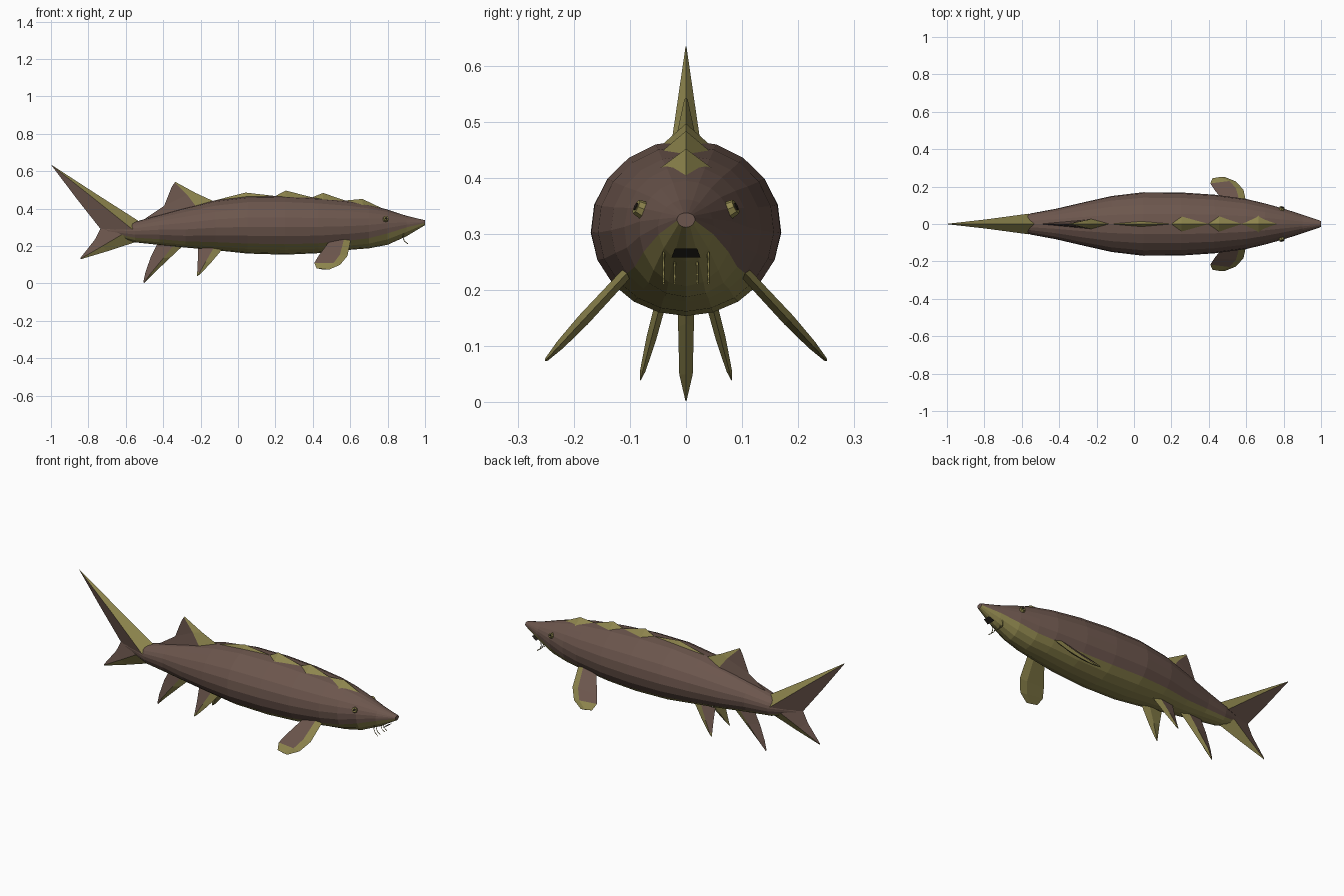
import bpy, bmesh, math
from mathutils import Vector

if "Cube" in bpy.data.objects:
    bpy.data.objects.remove(bpy.data.objects["Cube"])


def material(name, rgb):
    m = bpy.data.materials.new(name)
    m.diffuse_color = (*rgb, 1)
    m.use_nodes = True
    m.node_tree.nodes["Principled BSDF"].inputs["Base Color"].default_value = m.diffuse_color
    return m


BROWN = material("brown skin", (0.150, 0.093, 0.074))
OLIVE = material("olive", (0.270, 0.235, 0.075))
DARK = material("dark", (0.02, 0.016, 0.012))


def build(name, verts, faces, mats=(BROWN, OLIVE, DARK)):
    """faces: list of (indices, material slot)"""
    me = bpy.data.meshes.new(name)
    me.from_pydata(verts, [], [f for f, _ in faces])
    for m in mats:
        me.materials.append(m)
    for p, (_, slot) in zip(me.polygons, faces):
        p.material_index = slot
    bm = bmesh.new()
    bm.from_mesh(me)
    bmesh.ops.recalc_face_normals(bm, faces=bm.faces)
    bm.to_mesh(me)
    bm.free()
    ob = bpy.data.objects.new(name, me)
    bpy.context.collection.objects.link(ob)
    return ob


# Body stations: x, top z, widest z, bottom z, half width, angle of the belly line
STATIONS = [
    (1.00, .338, .326, .312, .016, -8),
    (0.90, .362, .312, .252, .050, -12),
    (0.80, .395, .310, .207, .083, -24),
    (0.70, .422, .310, .188, .110, -34),
    (0.60, .440, .310, .180, .134, -38),
    (0.43, .458, .310, .162, .157, -40),
    (0.25, .468, .310, .154, .169, -40),
    (0.05, .466, .310, .160, .170, -40),
    (-0.12, .445, .308, .178, .150, -42),
    (-0.28, .406, .300, .192, .114, -44),
    (-0.42, .366, .292, .206, .081, -40),
    (-0.55, .330, .280, .220, .057, -36),
    (-0.70, .305, .285, .265, .012, -36),
]
LOW, HIGH = 3, 7            # facets per side below and above the belly line
N = 2 * (LOW + HIGH)


def make_body():
    verts, faces = [], []
    for x, top, mid, bot, w, b in STATIONS:
        half = [-90 + (b + 90) * i / LOW for i in range(LOW)]
        half += [b + (90 - b) * i / HIGH for i in range(HIGH + 1)]
        ring = half + [180 - a for a in half[-2:0:-1]]
        for a in ring:
            s, c = math.sin(math.radians(a)), math.cos(math.radians(a))
            verts.append((x, w * c, mid + s * (top - mid if s > 0 else mid - bot)))
    for r in range(len(STATIONS) - 1):
        for i in range(N):
            j = (i + 1) % N
            belly = i < LOW or i >= N - LOW
            faces.append(((r * N + i, r * N + j, (r + 1) * N + j, (r + 1) * N + i), int(belly)))
    faces.append((tuple(range(N)), 0))
    faces.append((tuple(range((len(STATIONS) - 1) * N, len(STATIONS) * N)), 0))
    build("body", verts, faces)


make_body()


def fin(name, rows, place, normal, under=False):
    """Diamond-section fin. rows: (front, shoulder, back, half thickness), points in 2D."""
    normal = Vector(normal)
    verts, faces = [], []
    for front, side, back, t in rows:
        s = Vector(place(*side))
        verts += [place(*front), s + normal * t, place(*back), s - normal * t]
    for r in range(len(rows) - 1):
        tip = under and r == len(rows) - 2
        for i in range(4):
            j = (i + 1) % 4
            olive = i in (0, 3) or tip or (under and i == 2)
            faces.append(((4 * r + i, 4 * r + j, 4 * r + 4 + j, 4 * r + 4 + i), int(olive)))
    faces.append(((0, 1, 2, 3), 0))
    k = 4 * (len(rows) - 1)
    faces.append(((k, k + 1, k + 2, k + 3), 1))
    build(name, verts, faces)


# Fins on the centre line
def upright(x, z):
    return (x, 0, z)


fin("dorsal_fin", [
    ((-.12, .435), (-.22, .405), (-.50, .345), .028),
    ((-.225, .483), (-.272, .475), (-.395, .415), .017),
    ((-.335, .543), (-.338, .540), (-.355, .515), .003)], upright, (0, 1, 0))
fin("upper_tail_lobe", [
    ((-.525, .330), (-.565, .290), (-.73, .285), .055),
    ((-.76, .480), (-.78, .462), (-.86, .450), .026),
    ((-.997, .634), (-.998, .633), (-1.0, .635), .001)], upright, (0, 1, 0))
fin("lower_tail_lobe", [
    ((-.54, .224), (-.62, .262), (-.73, .305), .035),
    ((-.70, .172), (-.725, .20), (-.765, .235), .017),
    ((-.84, .130), (-.842, .132), (-.843, .136), .001)], upright, (0, 1, 0))
fin("anal_fin", [
    ((-.28, .215), (-.34, .21), (-.43, .215), .014),
    ((-.36, .140), (-.40, .135), (-.465, .145), .014),
    ((-.455, .05), (-.47, .05), (-.495, .06), .012),
    ((-.502, .002), (-.503, .003), (-.506, .01), .001)], upright, (0, 1, 0))

# Paired fins: points are (x, distance along the slanted fin)
PECTORAL = [
    ((.605, -.03), (.57, -.03), (.50, -.03), .010),
    ((.585, .10), (.545, .10), (.43, .10), .011),
    ((.545, .165), (.51, .16), (.408, .15), .008),
    ((.485, .200), (.46, .197), (.42, .190), .003)]
PELVIC = [
    ((-.08, -.01), (-.13, -.01), (-.215, -.01), .010),
    ((-.145, .07), (-.172, .065), (-.215, .055), .009),
    ((-.195, .125), (-.205, .125), (-.218, .12), .005),
    ((-.215, .143), (-.217, .143), (-.220, .14), .001)]
for side, s in (("left", 1), ("right", -1)):
    for name, rows, (y0, z0), (y1, z1) in (
            ("pectoral_fin", PECTORAL, (.115, .22), (.25, .075)),
            ("pelvic_fin", PELVIC, (.045, .178), (.08, .045))):
        d = Vector((0, s * (y1 - y0), z1 - z0)).normalized()
        root = Vector((0, s * y0, z0))

        def slanted(x, k, d=d, root=root):
            p = root + d * k
            return (x, p.y, p.z)

        # normal points up and outward, so the second side is the underside
        fin(f"{side}_{name}", rows, slanted, (0, -d.z * s, d.y * s), under=True)


# Back plates: raised four-sided ridges
def top_z(x):
    for a, b in zip(STATIONS, STATIONS[1:]):
        if b[0] <= x <= a[0]:
            return a[1] + (b[1] - a[1]) * (a[0] - x) / (a[0] - b[0])


for n, (x0, xm, x1, w, peak) in enumerate([
        (.765, .665, .57, .046, .452), (.575, .455, .395, .046, .484),
        (.40, .255, .20, .044, .497), (.20, .04, -.13, .014, .486)]):
    drop = .004 + w * w * 5
    v = [(x0, 0, top_z(x0)), (xm, w, top_z(xm) - drop + .004), (x1, 0, top_z(x1)),
         (xm, -w, top_z(xm) - drop + .004), (xm, 0, peak)]
    build(f"back_plate_{n + 1}", v, [((i, (i + 1) % 4, 4), 1) for i in range(4)])


# Eyes: olive disc with a dark pupil
def disc(name, centre, axis, radius, depth, mat):
    bm = bmesh.new()
    bmesh.ops.create_cone(bm, cap_ends=True, segments=8, radius1=radius,
                          radius2=radius * .8, depth=depth)
    me = bpy.data.meshes.new(name)
    bm.to_mesh(me)
    bm.free()
    me.materials.append(mat)
    ob = bpy.data.objects.new(name, me)
    ob.location = centre
    ob.rotation_euler = Vector(axis).to_track_quat('Z', 'Y').to_euler()
    bpy.context.collection.objects.link(ob)


for side, s in (("left", 1), ("right", -1)):
    axis = Vector((.25, s * .85, .42)).normalized()
    c = Vector((.79, s * .081, .345))
    disc(f"{side}_eye", c, axis, .017, .018, OLIVE)
    disc(f"{side}_pupil", c + axis * .009, axis, .008, .004, DARK)

# Mouth plate under the snout
build("mouth", [(.955, -.02, .274), (.955, .02, .274), (.925, .026, .258), (.925, -.026, .258)],
      [((0, 1, 2, 3), 2)])

# Barbels: four thin curved whiskers
for n, y in enumerate((-.04, -.02, .02, .04)):
    cu = bpy.data.curves.new(f"barbel_{n + 1}", 'CURVE')
    cu.dimensions = '3D'
    cu.bevel_depth = .0022
    cu.bevel_resolution = 0
    sp = cu.splines.new('POLY')
    path = [(.885, .268), (.882, .245), (.890, .226), (.908, .212)]
    sp.points.add(len(path) - 1)
    for p, (x, z) in zip(sp.points, path):
        p.co = (x, y, z, 1)
    cu.materials.append(OLIVE)
    ob = bpy.data.objects.new(f"barbel_{n + 1}", cu)
    bpy.context.collection.objects.link(ob)
